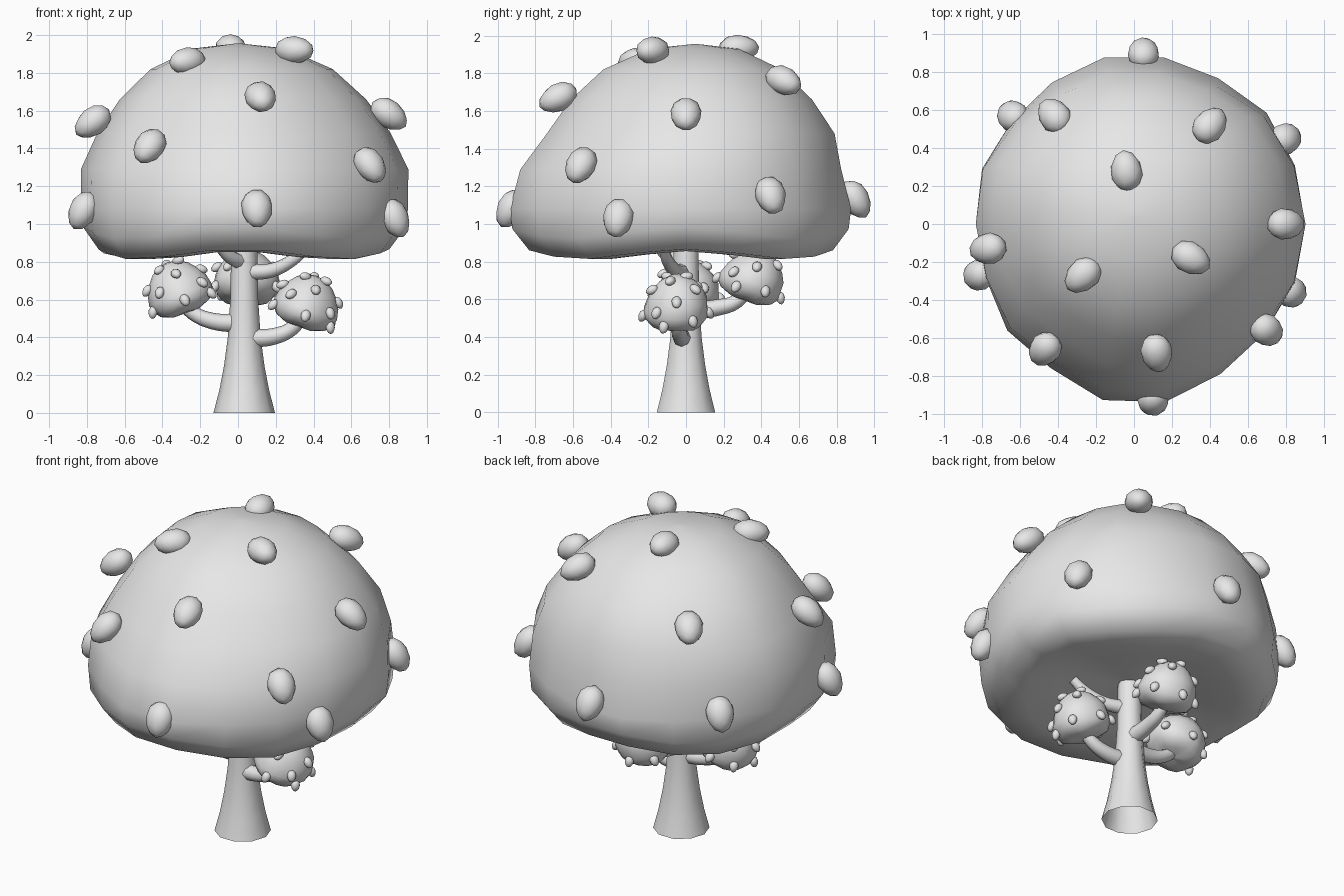
import bpy, bmesh
from math import sin, cos, radians, tau
from mathutils import Vector, Matrix

if "Cube" in bpy.data.objects:
    bpy.data.objects.remove(bpy.data.objects["Cube"])

grey = bpy.data.materials.new("plain_grey")
grey.use_nodes = True
grey.diffuse_color = (0.8, 0.8, 0.8, 1)
grey.node_tree.nodes["Principled BSDF"].inputs["Base Color"].default_value = (0.8, 0.8, 0.8, 1)


def finish(name, bm, angle):
    """Turn a bmesh into a smooth shaded object."""
    bmesh.ops.recalc_face_normals(bm, faces=bm.faces)
    mesh = bpy.data.meshes.new(name)
    bm.to_mesh(mesh)
    bm.free()
    mesh.materials.append(grey)
    ob = bpy.data.objects.new(name, mesh)
    bpy.context.collection.objects.link(ob)
    smooth(ob, angle)


def smooth(ob, angle):
    bpy.ops.object.select_all(action="DESELECT")
    ob.select_set(True)
    bpy.context.view_layer.objects.active = ob
    bpy.ops.object.shade_smooth_by_angle(angle=radians(angle))


def loft(name, rings, angle):
    """Skin a list of point rings and close the upper end."""
    bm = bmesh.new()
    loops = [[bm.verts.new(p) for p in ring] for ring in rings]
    n = len(loops[0])
    for low, high in zip(loops, loops[1:]):
        for i in range(n):
            j = (i + 1) % n
            bm.faces.new((low[i], low[j], high[j], high[i]))
    bm.faces.new(loops[-1])
    finish(name, bm, angle)


# Crown: uneven outline around the axis, and profiles (radius share, height)
OUTLINE = [.9, .9, .91, .885, .89, .89, .86, .84, .85, .83, .83, .87, .875, .94, .95, .91, .895, .9]
DOME = [(.02, .9), (.25, .895), (.5, .865), (.7, .835), (.89, .84), (.985, .95), (1, 1.08),
        (.97, 1.29), (.87, 1.48), (.73, 1.66), (.54, 1.82), (.27, 1.93), (.02, 1.955)]
ROUND = [(.02, .82), (.5, .83), (.82, .91), (.97, 1.06), (1, 1.22),
         (.93, 1.45), (.79, 1.63), (.57, 1.81), (.29, 1.93), (.02, 1.955)]
# Bumps over the crown
BUMPS = [(.05, .9, 1.13), (-.64, .57, 1.12), (-.42, .57, 1.61), (.4, .52, 1.76),
         (-.27, -.27, 1.86), (-.04, .28, 1.93), (.8, .45, 1.15), (.8, 0, 1.58),
         (.83, -.36, 1.03), (.7, -.56, 1.31), (.12, -.68, 1.67), (.1, -.93, 1.08),
         (-.47, -.66, 1.41), (-.77, -.13, 1.54), (-.82, -.27, 1.07), (.3, -.18, 1.92)]


def crown(name, profile, place, turn, bump_size):
    rings = []
    for share, z in profile:
        ring = []
        for i, r in enumerate(OUTLINE):
            a = tau * i / len(OUTLINE)
            r *= share
            height = z
            if z > 1.2:
                r *= 1 + .033 * cos(2 * a)      # dome is wider than deep
            elif z < 1:
                height += .03 * share * cos(4 * a)  # wavy rim
            shift = .05 if z > 1.4 else 0
            ring.append(place @ Vector((r * cos(a), r * sin(a) + shift, height)))
        rings.append(ring)
    loft(name, rings, 70)

    # Egg shaped bumps, long axis running downhill with the lower end tipped out
    bm = bmesh.new()
    tip = Matrix.Rotation(radians(-24), 3, "X")
    for x, y, z in BUMPS:
        out = Vector((x / .72, y / .77, (z - 1) / .9)).normalized()
        side = Vector((0, 0, 1)).cross(out).normalized()
        uphill = out.cross(side)
        frame = Matrix((side, uphill, out)).transposed() @ tip
        egg = bmesh.ops.create_icosphere(bm, subdivisions=2, radius=1)["verts"]
        for v in egg:
            taper = 1 + .12 * v.co.y
            local = Vector((v.co.x * .083 * taper, v.co.y * .11, v.co.z * .075 * taper))
            v.co = place @ Vector((x, y, z)) + turn @ (frame @ (local * bump_size))
    finish(name + "_bumps", bm, 60)


crown("crown", DOME, Matrix.Identity(4), Matrix.Identity(3), 1)

# Small crowns on the branches, leaning outward
for name, centre, axis in (("left_small_crown", (.365, -.05, .59), (0, 1, 0)),
                           ("right_small_crown", (-.325, .01, .66), (0, -1, 0)),
                           ("back_small_crown", (.04, .36, .725), (-1, 0, 0))):
    turn = Matrix.Rotation(radians(20), 3, Vector(axis))
    place = (Matrix.Translation(centre) @ turn.to_4x4()
             @ Matrix.Diagonal((.197, .192, .25, 1)) @ Matrix.Translation((0, 0, -1.38)))
    crown(name, ROUND, place, turn, .32)

# Flared trunk, open underneath
trunk = []
for z, r in ((0, .163), (.12, .132), (.25, .107), (.4, .087), (.6, .074), (.93, .068)):
    trunk.append([(.033 + r * cos(tau * i / 10), r * sin(tau * i / 10), z) for i in range(10)])
loft("trunk", trunk, 60)


def branch(name, points, radius):
    """Curved tube through the points, thinning to its tip."""
    curve = bpy.data.curves.new(name, "CURVE")
    curve.dimensions = "3D"
    curve.bevel_depth = radius
    curve.bevel_resolution = 2
    curve.use_fill_caps = True
    curve.resolution_u = 4
    spline = curve.splines.new("BEZIER")
    spline.bezier_points.add(len(points) - 1)
    for i, (bp, co) in enumerate(zip(spline.bezier_points, points)):
        bp.co = co
        bp.radius = 1 - .12 * i
        bp.handle_left_type = bp.handle_right_type = "AUTO"
    curve.materials.append(grey)
    ob = bpy.data.objects.new(name, curve)
    bpy.context.collection.objects.link(ob)
    bpy.ops.object.select_all(action="DESELECT")
    ob.select_set(True)
    bpy.context.view_layer.objects.active = ob
    bpy.ops.object.convert(target="MESH")
    smooth(bpy.context.view_layer.objects.active, 60)


branch("left_branch", [(.07, -.02, .395), (.19, -.03, .405), (.29, -.04, .45), (.35, -.05, .53)], .05)
branch("right_branch", [(-.01, 0, .475), (-.13, 0, .485), (-.24, .01, .53), (-.31, .01, .6)], .05)
branch("back_branch", [(.035, .04, .54), (.035, .16, .555), (.04, .27, .59), (.04, .34, .68)], .05)
branch("upper_left_branch", [(.07, -.02, .745), (.18, -.06, .755), (.29, -.1, .81), (.36, -.12, .87)], .043)
branch("upper_right_branch", [(.01, -.03, .8), (-.04, -.09, .825), (-.1, -.15, .89)], .042)
